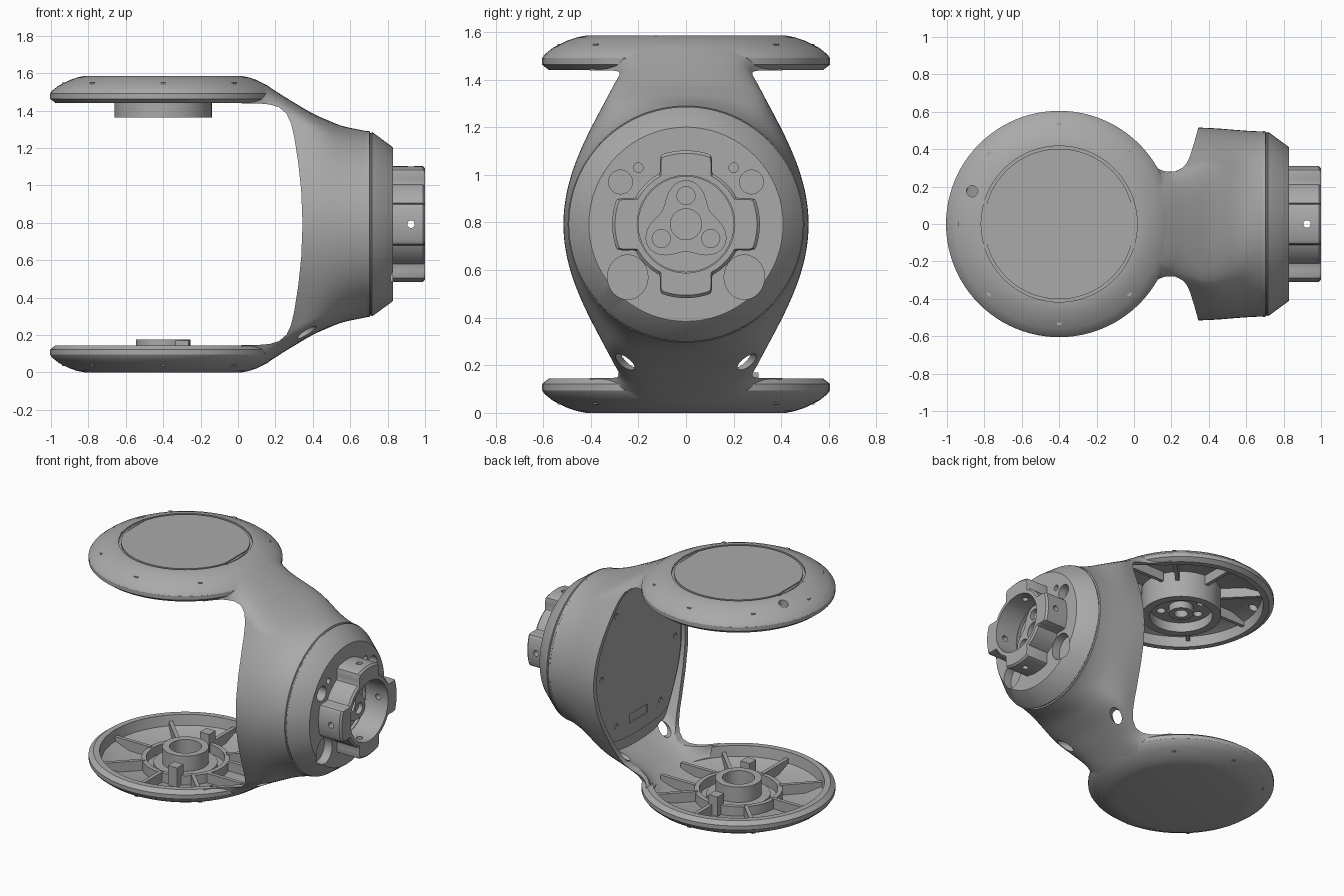
import bpy, bmesh, math
from math import sin, cos, pi, radians
from mathutils import Vector, Matrix

if "Cube" in bpy.data.objects:
    bpy.data.objects.remove(bpy.data.objects["Cube"])

MID = 0.7925           # height of the wrist axis
HUB = -0.4             # x of the two fork discs

grey = bpy.data.materials.new("cast_grey")
grey.use_nodes = True
grey.diffuse_color = (0.4, 0.4, 0.4, 1)
grey.node_tree.nodes["Principled BSDF"].inputs["Base Color"].default_value = (0.4, 0.4, 0.4, 1)


def add(name, bm):
    bmesh.ops.remove_doubles(bm, verts=bm.verts, dist=1e-5)
    bmesh.ops.recalc_face_normals(bm, faces=bm.faces)
    me = bpy.data.meshes.new(name)
    bm.to_mesh(me)
    bm.free()
    ob = bpy.data.objects.new(name, me)
    me.materials.append(grey)
    bpy.context.collection.objects.link(ob)
    return ob


def skin(name, rings, cyclic=False):
    """Bridge closed rings of points, capping the ends unless cyclic."""
    bm = bmesh.new()
    vs = [[bm.verts.new(p) for p in ring] for ring in rings]
    n = len(vs[0])
    for i in range(len(vs) if cyclic else len(vs) - 1):
        a, b = vs[i], vs[(i + 1) % len(vs)]
        for j in range(n):
            bm.faces.new((a[j], a[(j + 1) % n], b[(j + 1) % n], b[j]))
    if not cyclic:
        bm.faces.new(vs[0])
        bm.faces.new(vs[-1])
    return add(name, bm)


def revolve(name, profile, centre, along_x=False, flip=False, steps=96):
    """Spin a closed (radius, height) profile about z, or about x."""
    rings = []
    for i in range(steps):
        a = 2 * pi * i / steps
        ring = []
        for r, h in profile:
            h = -h if flip else h
            p = (h, r * cos(a), r * sin(a)) if along_x else (r * cos(a), r * sin(a), h)
            ring.append(Vector(p) + Vector(centre))
        rings.append(ring)
    return skin(name, rings, True)


def cylinder(name, r, length, at, direction=(0, 0, 1), stretch=1):
    bm = bmesh.new()
    rot = Vector(direction).to_track_quat("Z", "Y").to_matrix().to_4x4()
    m = Matrix.Translation(at) @ rot @ Matrix.Diagonal((1, stretch, 1, 1))
    bmesh.ops.create_cone(bm, cap_ends=True, segments=40, radius1=r, radius2=r, depth=length, matrix=m)
    return add(name, bm)


def box(name, size, at, turn=0):
    bm = bmesh.new()
    m = Matrix.Translation(at) @ Matrix.Rotation(turn, 4, "Z") @ Matrix.Diagonal((*size, 1))
    bmesh.ops.create_cube(bm, size=1, matrix=m)
    return add(name, bm)


def boolean(ob, tools, op="DIFFERENCE"):
    for t in tools:
        mod = ob.modifiers.new("cut", "BOOLEAN")
        mod.object, mod.operation, mod.solver = t, op, "EXACT"
        bpy.context.view_layer.objects.active = ob
        bpy.ops.object.modifier_apply(modifier=mod.name)
        bpy.data.objects.remove(t)


# ---- fork yoke cross-sections ----
def crest(x):
    pts = [(0, .79), (.05, .785), (.15, .745), (.25, .68), (.4, .59), (.55, .525), (.7, .495)]

    def lerp(v):
        v = min(max(v, 0), .7)
        for (a, p), (b, q) in zip(pts, pts[1:]):
            if v <= b:
                return p + (q - p) * (v - a) / (b - a)
    if x > .66:
        return lerp(x)
    return sum(lerp(x + k * .01) for k in range(-4, 5)) / 9


def section(x, inset=0, limit=1):
    h = min(crest(x) - inset, limit)
    f = min(max((.7 - x) / .36, 0), 1)
    f = f * f * (3 - 2 * f)
    ring = []
    for i in range(112):
        a = 2 * pi * i / 112
        dz, c = h * sin(a), abs(cos(a))
        w = .27 + .245 * max(0, cos(pi / 2 * min(abs(dz) / .66, 1))) ** 1.15
        w += 4 * max(0, .2 - x) ** 2 - inset
        u = 1 - (1 - min(1, c / .5)) ** 2
        y = (1 - f) * .495 * c + f * w * u
        ring.append((x, math.copysign(y, cos(a)), MID + dz))
    return ring


def loft(name, x0, x1, n, inset=0):
    return skin(name, [section(x0 + (x1 - x0) * i / n, inset) for i in range(n + 1)])


yoke = loft("fork_yoke", .02, .7, 34)
half = [(-.6, .6465), (.1, .6465), (.17, .64), (.22, .625), (.26, .59), (.283, .54), (.3, .47),
        (.322, .33), (.338, .18)]
gap = half + [(.345, 0)] + [(x, -z) for x, z in reversed(half)]
boolean(yoke, [skin("gap_cutter", [[(x, y, MID + z) for x, z in gap] for y in (-.8, .8)])])

# ---- fork discs, joined to the yoke and hollowed ----
dish = [(0, 0), (.42, 0), (.46, .008), (.5, .022), (.56, .052), (.595, .08), (.605, .095),
        (.605, .122), (.575, .145), (0, .145)]
hollow = [(0, .035), (.42, .037), (.525, .075), (.545, .2), (0, .2)]
ends = (("lower", 0, False), ("upper", 2 * MID, True))
for side, z, flip in ends:
    boolean(yoke, [revolve("disc", dish, (HUB, 0, z), flip=flip)], "UNION")
for side, z, flip in ends:
    boolean(yoke, [revolve("hollow", hollow, (HUB, 0, z), flip=flip)])
boolean(yoke, [loft("inner_cutter", .03, .37, 17, .035)])

# cap groove, sensor hole and cable holes
TOP = 2 * MID
groove = [(.402, -.012), (.417, -.012), (.417, .02), (.402, .02)]
cuts = [revolve("groove", groove, (HUB, 0, TOP)), cylinder("pin_hole", .03, .3, (-.865, .175, TOP))]
for s in (-1, 1):
    cuts.append(box("cap_flat", (.02, .26, .016), (HUB + s * .395, 0, TOP)))
    cuts.append(cylinder("cable_hole", .035, .24, (.34, s * .24, .22), (1, s * .6, -.2), 1.2))
boolean(yoke, cuts)

# ---- closing plate behind the wrist ----
plate = skin("back_plate", [[(x, y, z) for _, y, z in section(.34, .05, .5)] for x in (.362, .375)])
boolean(plate, [box("slot", (.1, .2, .06), (.365, 0, .41))] +
        [cylinder("screw_hole", .018, .1, (.365, sy * y, MID + z), (1, 0, 0))
         for sy in (-1, 1) for y, z in ((.4, 0), (.24, .38), (.24, -.38))])


# ---- ribs, rings and hubs inside the discs ----
def ring(name, r0, r1, z0, z1):
    return revolve(name, [(r0, z0), (r1, z0), (r1, z1), (r0, z1)], (HUB, 0, 0))


for side, z, flip in ends:
    s = -1 if flip else 1
    for k in range(8):
        a = radians(45 * k)
        if k:
            box(side + "_rib", (.28, .025, .07), (HUB + .4 * cos(a), .4 * sin(a), z + s * .07), a)
    for y in (-.11, .11):
        box(side + "_channel_wall", (.26, .025, .065), (-.02, y, z + s * .07))
ring("lower_web_ring", .245, .275, .03, .1)
ring("lower_hub", .1, .145, .03, .175)
ring("lower_hub_base", .02, .2, .03, .07)
for x, y in ((-.42, .27), (-.3, -.25)):
    box("stop_block", (.07, .07, .14), (x, y, .1))
ring("upper_hub", .205, .26, 1.362, 1.555)
ring("upper_hub_core", .045, .08, 1.38, 1.555)
face = ring("upper_hub_plate", .03, .21, 1.43, 1.47)
boolean(face, [cylinder("hole", .03, .3, (HUB + .14 * cos(k * pi / 3), .14 * sin(k * pi / 3), 1.45))
               for k in range(6)])

# ---- wrist collar ----
collar = revolve("wrist_collar", [(0, .69), (.497, .69), (.497, .703), (.488, .706), (.488, .712),
                                  (.493, .716), (.485, .728), (.413, .826), (.408, .83), (0, .83)],
                 (0, 0, MID), True)
X = (1, 0, 0)
cuts = [cylinder("bore", .2, .1, (.86, 0, MID), X)]
for s in (-1, 1):
    cuts += [cylinder("bolt_hole", .05, .1, (.82, s * .275, .97), X),
             cylinder("pin_hole", .02, .1, (.82, s * .2, 1.03), X),
             cylinder("port", .085, .1, (.82, s * .245, .57), X, 1.1)]
boolean(collar, cuts)


# ---- four-lobed coupling ----
def lobed(x, shrink):
    pts = []
    for i in range(180):
        a = 2 * pi * i / 180
        d = abs((math.degrees(a) + 45) % 90 - 45)
        t = min(max((d - 19) / 9, 0), 1)
        r = .31 - .07 * t * t * (3 - 2 * t) - shrink
        pts.append((x, r * cos(a), MID + r * sin(a)))
    return pts


coupling = skin("wrist_coupling", [lobed(.82, 0), lobed(.988, 0), lobed(1, .012)])
boolean(coupling, [cylinder("bore", .205, .4, (.9, 0, MID), X),
                   cylinder("cross_hole", .02, .8, (.925, 0, MID), (0, 1, 0)),
                   cylinder("cross_hole", .02, .8, (.925, 0, MID), (0, 0, 1))])

# three-lobed drive flange in the bore
drive = skin("drive_flange", [[(x, r * cos(a), MID + r * sin(a)) for a, r in
             ((2 * pi * i / 120, .15 - .035 * sin(6 * pi * i / 120)) for i in range(120))]
             for x in (.80, .85)])
boolean(drive, [cylinder("centre_hole", .065, .1, (.86, 0, MID), X)] +
        [cylinder("bolt_hole", .038, .06, (.85, .12 * cos(a), MID + .12 * sin(a)), X)
         for a in (radians(90), radians(210), radians(330))])

# ---- smooth shading with crisp edges ----
for ob in bpy.context.scene.objects:
    ob.select_set(ob.type == "MESH")
bpy.context.view_layer.objects.active = yoke
bpy.ops.object.shade_smooth_by_angle(angle=radians(30))
